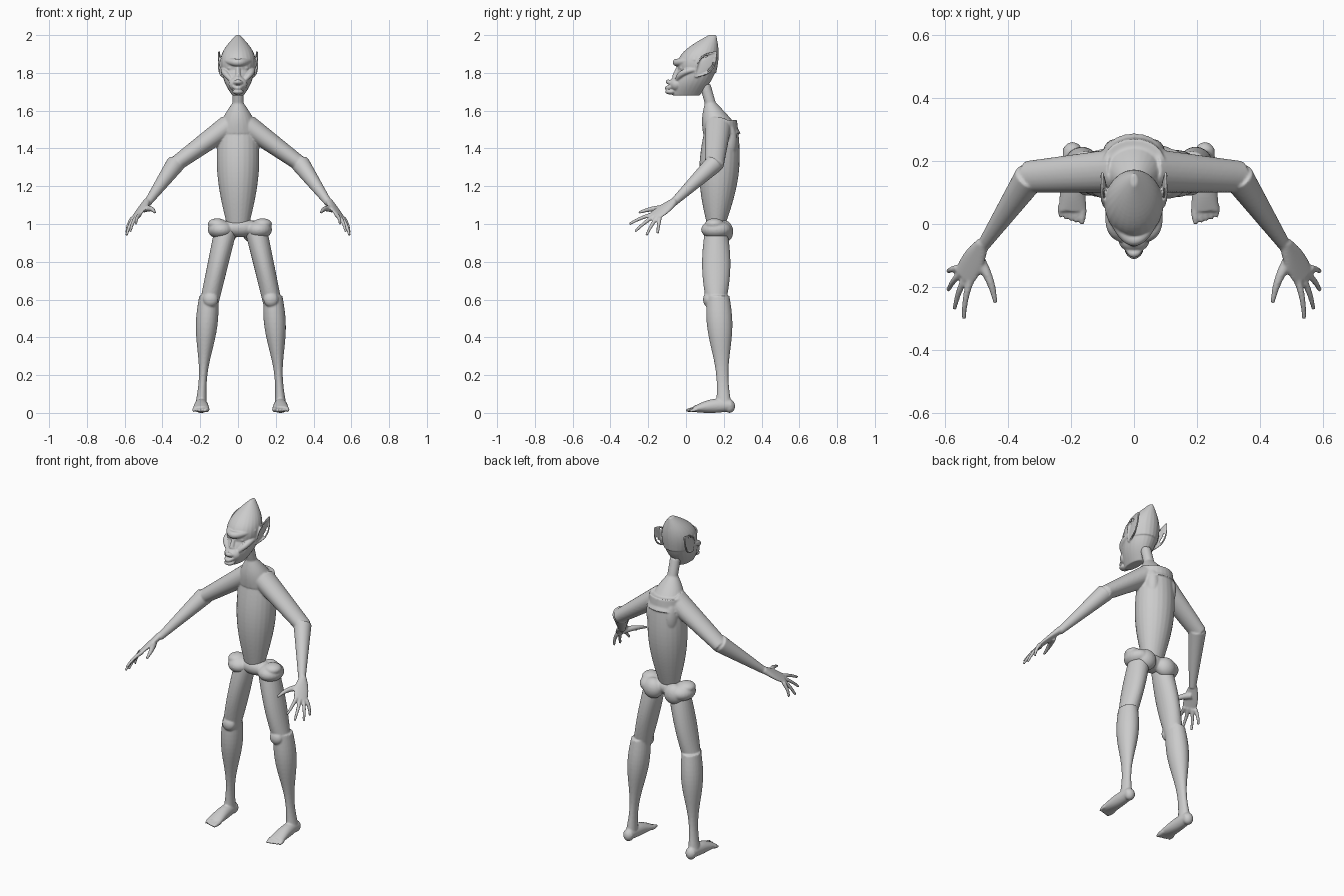
import bpy, bmesh, math
from mathutils import Vector, Matrix

cube = bpy.data.objects.get("Cube")
if cube:
    bpy.data.objects.remove(cube, do_unlink=True)

GREY = (0.6, 0.6, 0.6, 1)
skin = bpy.data.materials.new("grey_skin")
skin.use_nodes = True
skin.diffuse_color = GREY
skin.node_tree.nodes["Principled BSDF"].inputs["Base Color"].default_value = GREY

X, Y, Z = Vector((1, 0, 0)), Vector((0, 1, 0)), Vector((0, 0, 1))
SIDES, STEPS = 24, 20


def pair(value):
    """Width and depth of a section; a single number means round."""
    return Vector(value) if isinstance(value, tuple) else Vector((value, value))


def limb(bm, start, end, size_start, size_end, bulge=0, swell=0, bend=(0, 0, 0),
         axis=None, ref=X, mirror=1, shift=0):
    """Closed oval tube. bulge thickens the middle, swell moves mass towards
    the start, bend bows the centre line, axis fixes the plane of the sections."""
    start, end, bend = Vector(start), Vector(end), Vector(bend)
    size_start, size_end, bulge = pair(size_start), pair(size_end), pair(bulge)
    rings = []
    for i in range(STEPS + 1):
        t = i / STEPS
        hump = math.sin(math.pi * t)
        centre = start.lerp(end, t) + bend * hump
        wide, deep = (size_start.lerp(size_end, t) + bulge * hump
                      + pair(swell * math.sin(math.tau * t)))
        normal = axis or (end - start + bend * math.pi * math.cos(math.pi * t)).normalized()
        side = (ref - normal * ref.dot(normal)).normalized()
        other = normal.cross(side)
        ring = []
        for k in range(SIDES):
            angle = math.tau * k / SIDES
            p = centre + side * wide * math.cos(angle) + other * deep * math.sin(angle)
            ring.append(bm.verts.new((p.x * mirror + shift, p.y, p.z)))
        rings.append(ring)
    faces = [bm.faces.new(rings[0]), bm.faces.new(rings[-1])]
    for low, high in zip(rings, rings[1:]):
        for k in range(SIDES):
            n = (k + 1) % SIDES
            faces.append(bm.faces.new((low[k], high[k], high[n], low[n])))
    bmesh.ops.recalc_face_normals(bm, faces=faces)


def ball(bm, centre, size, mirror=1, shift=0):
    x, y, z = centre
    place = Matrix.Translation((x * mirror + shift, y, z)) @ Matrix.Diagonal((*size, 1))
    bmesh.ops.create_uvsphere(bm, u_segments=SIDES, v_segments=STEPS, radius=1, matrix=place)


def face_band(bm, half_width, y, z, forward, lift, thickness):
    """Ridge bowed forward across the face."""
    limb(bm, (-half_width, y, z), (half_width, y, z), thickness / 2, thickness / 2,
         bulge=thickness / 2, bend=(0, -forward, lift), ref=Z)


def finish(bm, name, voxel=.005, relax=4):
    """Fuse the overlapping shells of one part into a single smooth skin."""
    mesh = bpy.data.meshes.new(name)
    bm.to_mesh(mesh)
    bm.free()
    part = bpy.data.objects.new(name, mesh)
    bpy.context.collection.objects.link(part)
    mesh.materials.append(skin)
    fuse = part.modifiers.new("fuse", 'REMESH')
    fuse.mode = 'VOXEL'
    fuse.voxel_size = voxel
    fuse.use_smooth_shade = True
    smooth = part.modifiers.new("relax", 'SMOOTH')
    smooth.factor = .5
    smooth.iterations = relax


# Ribcage, shoulder slope and neck
bm = bmesh.new()
limb(bm, (0, .16, 1), (0, .19, 1.55), (.06, .05), (.1, .08), bulge=(.03, .04), axis=Z)
limb(bm, (0, .19, 1.48), (0, .13, 1.64), (.11, .1), .03, bulge=.01, axis=Z)
limb(bm, (0, .14, 1.6), (0, .1, 1.74), .03, .03, axis=Z)

for m in (1, -1):
    # Shoulder blade, upper arm and forearm
    ball(bm, (.06, .22, 1.44), (.04, .05, .1), m)
    limb(bm, (.05, .17, 1.52), (.34, .15, 1.31), (.07, .06), (.05, .04), ref=Y, mirror=m)
    ball(bm, (.34, .14, 1.31), (.04, .05, .04), m)
    limb(bm, (.33, .15, 1.32), (.48, -.07, 1.11), .05, .02, ref=Y, mirror=m)
    # Palm
    knuckle_in, knuckle_out = Vector((.52, -.18, 1.05)), Vector((.56, -.14, 1.03))
    limb(bm, (.48, -.06, 1.12), (.54, -.17, 1.04), .02, (.04, .01), bulge=(.01, 0),
         ref=knuckle_out - knuckle_in, mirror=m)
    # Fingers, index to little
    tips = ((.54, -.3, 1), (.57, -.27, .96), (.59, -.21, .94), (.59, -.15, .95))
    for i, tip in enumerate(tips):
        limb(bm, knuckle_in.lerp(knuckle_out, i / 3), tip, .012, .007,
             bend=(.005, 0, .005), mirror=m)
    # Thumb
    limb(bm, (.5, -.1, 1.08), (.44, -.25, 1.06), .02, .007, bend=(-.01, 0, .01), mirror=m)
finish(bm, "torso_and_arms")

# Pelvis with hip lobes and buttocks
OFF = .01
bm = bmesh.new()
ball(bm, (0, .16, .98), (.1, .06, .05), shift=OFF)
for m in (1, -1):
    ball(bm, (.1, .16, .97), (.07, .08, .05), m, OFF)
    ball(bm, (.12, .15, 1), (.05, .05, .03), m, OFF)
    ball(bm, (.07, .2, .96), (.06, .05, .06), m, OFF)
finish(bm, "pelvis", relax=6)

# Legs, each fused with its foot
for m, name in ((1, "left_leg"), (-1, "right_leg")):
    bm = bmesh.new()
    place = dict(mirror=m, shift=OFF * 1.5)
    limb(bm, (.08, .16, .97), (.17, .16, .57), .06, .05, bulge=(0, .02), axis=Z, **place)
    limb(bm, (.17, .17, .62), (.21, .2, .05), (.05, .06), (.03, .04), swell=.013, axis=Z, **place)
    ball(bm, (.16, .12, .6), (.04, .03, .04), **place)
    # Heel and arch
    ball(bm, (.21, .23, .035), (.03, .03, .035), **place)
    limb(bm, (.21, .24, .04), (.21, .04, .02), .03, (.045, .015), bulge=(0, .014),
         bend=(0, 0, .006), axis=Y, **place)
    # Toes, shrinking outwards
    for i in range(5):
        x, r = .18 + .017 * i, .013 - .001 * i
        limb(bm, (x, .06, .02), (x, .005 * i, r), r, r / 2, bulge=r / 4, **place)
    finish(bm, name, relax=3)

# Head: sloping skull and narrow jaw
bm = bmesh.new()
limb(bm, (0, .14, 2), (0, .06, 1.8), (.01, .02), (.085, .1), bulge=.038, bend=(0, -.025, 0), axis=Z)
limb(bm, (0, .06, 1.82), (0, 0, 1.68), (.085, .1), (.03, .07), bulge=.013, axis=Z)
# Muzzle and chin
ball(bm, (0, -.05, 1.74), (.05, .04, .04))
ball(bm, (0, -.08, 1.7), (.03, .03, .015))
# Heavy brow, upper lip, lower lip
face_band(bm, .085, .05, 1.87, .1, -.015, .02)
face_band(bm, .035, -.05, 1.735, .045, .018, .012)
face_band(bm, .035, -.05, 1.735, .05, -.015, .012)
# Nose
limb(bm, (0, -.035, 1.84), (0, -.06, 1.78), .01, .014)
ball(bm, (0, -.06, 1.78), (.018, .012, .01))

for m in (1, -1):
    # Cheekbone and eyelid
    limb(bm, (.08, .06, 1.82), (.035, -.05, 1.76), .01, .01, bulge=.006,
         bend=(.012, -.02, .01), ref=Z, mirror=m)
    ball(bm, (.036, -.02, 1.825), (.02, .014, .01), m)
    # Pointed ear: thin blade with a raised rim on both edges
    root, point = (.08, .05, 1.78), (.1, .16, 1.91)
    limb(bm, root, point, (.01, .005), .004, bulge=(.025, 0), ref=Y - Z, mirror=m)
    for edge in (-.03, .03):
        limb(bm, root, point, .005, .005, bend=(.01, edge, -edge), mirror=m)
finish(bm, "head", voxel=.004, relax=2)
